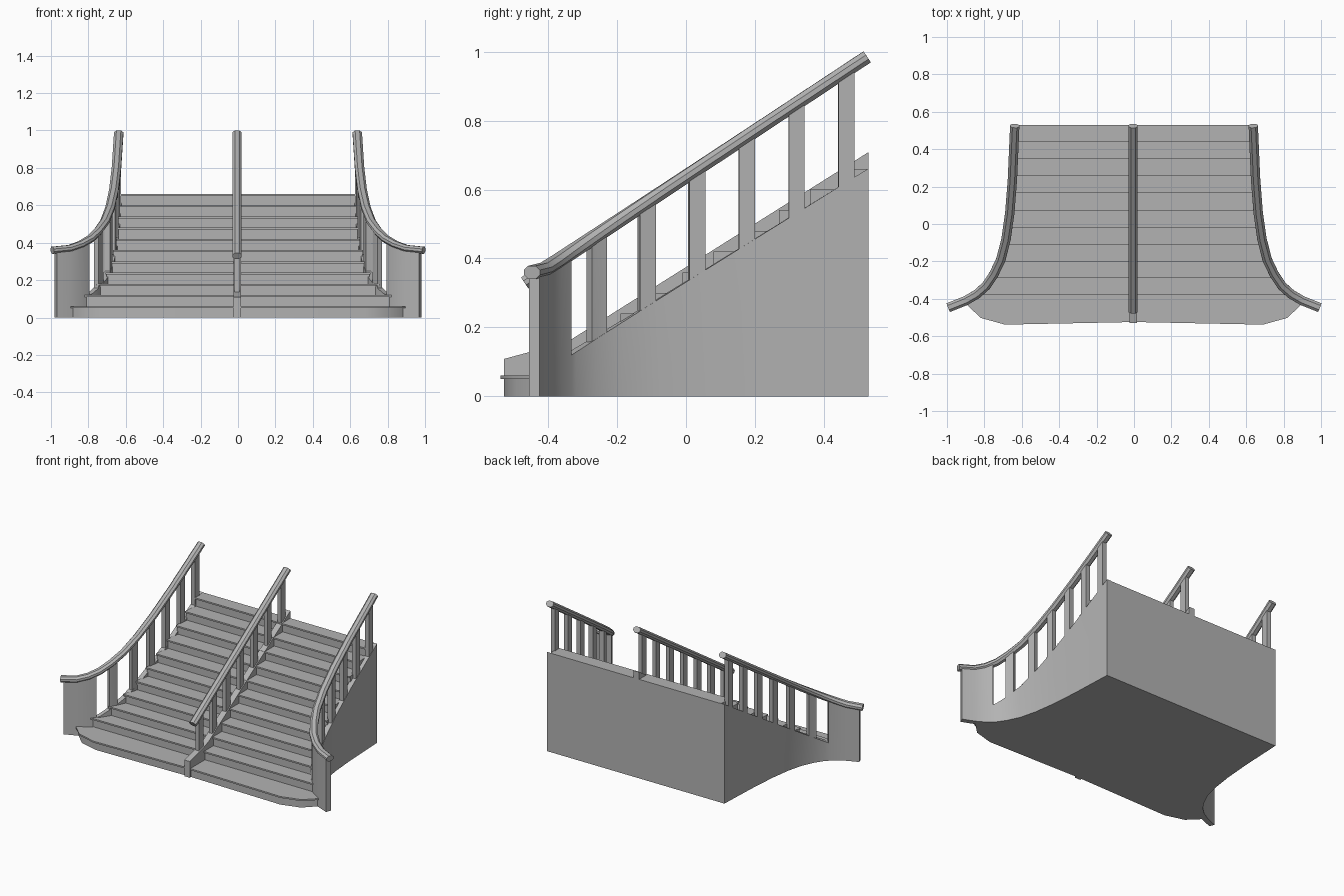
import bpy, bmesh
from math import radians
from mathutils import Vector

if "Cube" in bpy.data.objects:
    bpy.data.objects.remove(bpy.data.objects["Cube"])

BACK, RISE, CX = 0.53, 0.06, -0.005
NOSE = [-0.38, -0.29, -0.20, -0.11, -0.02, 0.07, 0.165, 0.26, 0.35, 0.44]
# plan curve of the flared side: (y, x)
CURVE = [(-0.45, 1.0), (-0.432, 0.955), (-0.41, 0.90), (-0.375, 0.84), (-0.33, 0.79),
         (-0.27, 0.75), (-0.19, 0.712), (-0.08, 0.684), (0.06, 0.664), (0.24, 0.65), (0.54, 0.637)]

# dark grey stone
STONE = bpy.data.materials.new("stone")
STONE.diffuse_color = (0.45, 0.45, 0.45, 1)
STONE.use_nodes = True
STONE.node_tree.nodes["Principled BSDF"].inputs["Base Color"].default_value = STONE.diffuse_color


def side_x(y):
    for (y0, x0), (y1, x1) in zip(CURVE, CURVE[1:]):
        if y <= y1:
            break
    return x0 + (x1 - x0) * (y - y0) / (y1 - y0)


def rail_z(y):
    return max(0.638 + 0.66 * y, 0.36 + 0.25 * (y + 0.445))


def wall_z(y):
    return 0.333 + 0.62 * y


def mid_z(y):
    return max(0.375 + 0.63 * y, 0.127 + 0.27 * (y + 0.46))


def knots(y0, y1):
    return [y0] + [y for y, _ in CURVE if y0 + 0.008 < y < y1 - 0.008] + [y1]


def make(name, verts, faces):
    bm = bmesh.new()
    vs = [bm.verts.new(v) for v in verts]
    for f in faces:
        bm.faces.new([vs[i] for i in f]).smooth = True
    bmesh.ops.recalc_face_normals(bm, faces=bm.faces)
    me = bpy.data.meshes.new(name)
    bm.to_mesh(me)
    bm.free()
    me.set_sharp_from_angle(angle=radians(30))
    me.materials.append(STONE)
    ob = bpy.data.objects.new(name, me)
    bpy.context.collection.objects.link(ob)
    return ob


def loft(name, rings):
    n = len(rings[0])
    faces = [[r * n + i, r * n + (i + 1) % n, (r + 1) * n + (i + 1) % n, (r + 1) * n + i]
             for r in range(len(rings) - 1) for i in range(n)]
    last = (len(rings) - 1) * n
    faces += [list(range(n)), list(range(last, last + n))]
    return make(name, [v for r in rings for v in r], faces)


def strip(name, y0, y1, xf, low, high, width, sx=1):
    """Upright wall following the plan curve."""
    rings = []
    for y in knots(y0, y1):
        t = Vector((xf(y + 0.02) - xf(y - 0.02), 0.04)).normalized() * width / 2
        a, b = (xf(y) - t.y, y + t.x), (xf(y) + t.y, y - t.x)
        if y == BACK:
            a, b = (a[0], y), (b[0], y)
        rings.append([(sx * p[0], p[1], z) for p, z in
                      ((a, low(y)), (b, low(y)), (b, high(y)), (a, high(y)))])
    return loft(name, rings)


SECTION = [(0.012, 0.019), (0.025, 0.007), (0.025, -0.007), (0.012, -0.019),
           (-0.012, -0.019), (-0.025, -0.007), (-0.025, 0.007), (-0.012, 0.019)]


def rail(name, y0, y1, xf, zf, sx=1):
    pts = [Vector((sx * xf(y), y, zf(y))) for y in knots(y0, y1)]
    rings = []
    for i, p in enumerate(pts):
        t = (pts[min(i + 1, len(pts) - 1)] - pts[max(i - 1, 0)]).normalized()
        side = t.cross(Vector((0, 0, 1))).normalized()
        up = side.cross(t)
        rings.append([p + side * u + up * v for u, v in SECTION])
    return loft(name, rings)


# main flight: zigzag profile with small nosings, closed at back and bottom
def half(y):
    return side_x(y) - 0.008


profile = []
ends = NOSE[1:] + [BACK]
for k, y in enumerate(NOSE):
    z = RISE * (k + 2)
    profile += [(y + 0.01, z - RISE), (y + 0.01, z - 0.01), (y, z - 0.01), (y, z)]
profile += [(BACK, RISE * 11)] + [(y, 0) for y in reversed(knots(-0.37, BACK))]
verts = [(s * half(y), y, z) for y, z in profile for s in (-1, 1)]
n = len(profile)
faces = [[2 * i, 2 * i + 1, 2 * ((i + 1) % n) + 1, 2 * ((i + 1) % n)] for i in range(n)]
# step ends showing above the side walls
for k, (y0, y1) in enumerate(zip(NOSE, ends)):
    z = RISE * (k + 2)
    for s in (-1, 1):
        b = len(verts)
        verts += [(s * half(y), y, h) for y, h in
                  ((y0 + 0.01, z - RISE), (y1, z - RISE), (y1, z), (y0 + 0.01, z))]
        faces.append([b, b + 1, b + 2, b + 3])
make("step_flight", verts, faces)

# wide bottom step with clipped corners and a thin tread
right = [(0, -0.524), (0.69, -0.538), (0.82, -0.502), (0.895, -0.43), (0.84, -0.37)]
outline = right + [(-x, y) for x, y in reversed(right[1:])]
loft("bottom_tread", [[(x, y, z) for x, y in outline] for z in (0.05, RISE)])
loft("bottom_riser", [[(x * 0.985, y + (0.01 if y < -0.4 else 0), z) for x, y in outline]
                      for z in (0, 0.05)])

# flared side walls, solid end panels, balusters and handrails
posts = [-0.258 + 0.1446 * i for i in range(6)]
for label, s in (("left", -1), ("right", 1)):
    strip(label + "_side_wall", -0.345, BACK, side_x, lambda y: 0, wall_z, 0.034, s)
    strip(label + "_end_panel", -0.440, -0.345, side_x, lambda y: 0, rail_z, 0.034, s)
    for i, y in enumerate(posts):
        strip(f"{label}_baluster_{i}", y - 0.023, y + 0.023, side_x,
              lambda y: wall_z(y) - 0.01, rail_z, 0.03, s)
    rail(label + "_handrail", -0.447, 0.525, side_x, rail_z, s)


# centre stringer, balusters and straight handrail
def mid_x(y):
    return CX


def mid_rail_z(y):
    return 0.638 + 0.66 * y


strip("centre_stringer", -0.528, BACK, mid_x, lambda y: max(0, mid_z(y) - 0.12), mid_z, 0.04)
for i, y in enumerate([-0.40] + posts):
    strip(f"centre_baluster_{i}", y - 0.023, y + 0.023, mid_x,
          lambda y: mid_z(y) - 0.01, mid_rail_z, 0.026)
rail("centre_handrail", -0.468, 0.525, mid_x, mid_rail_z)
